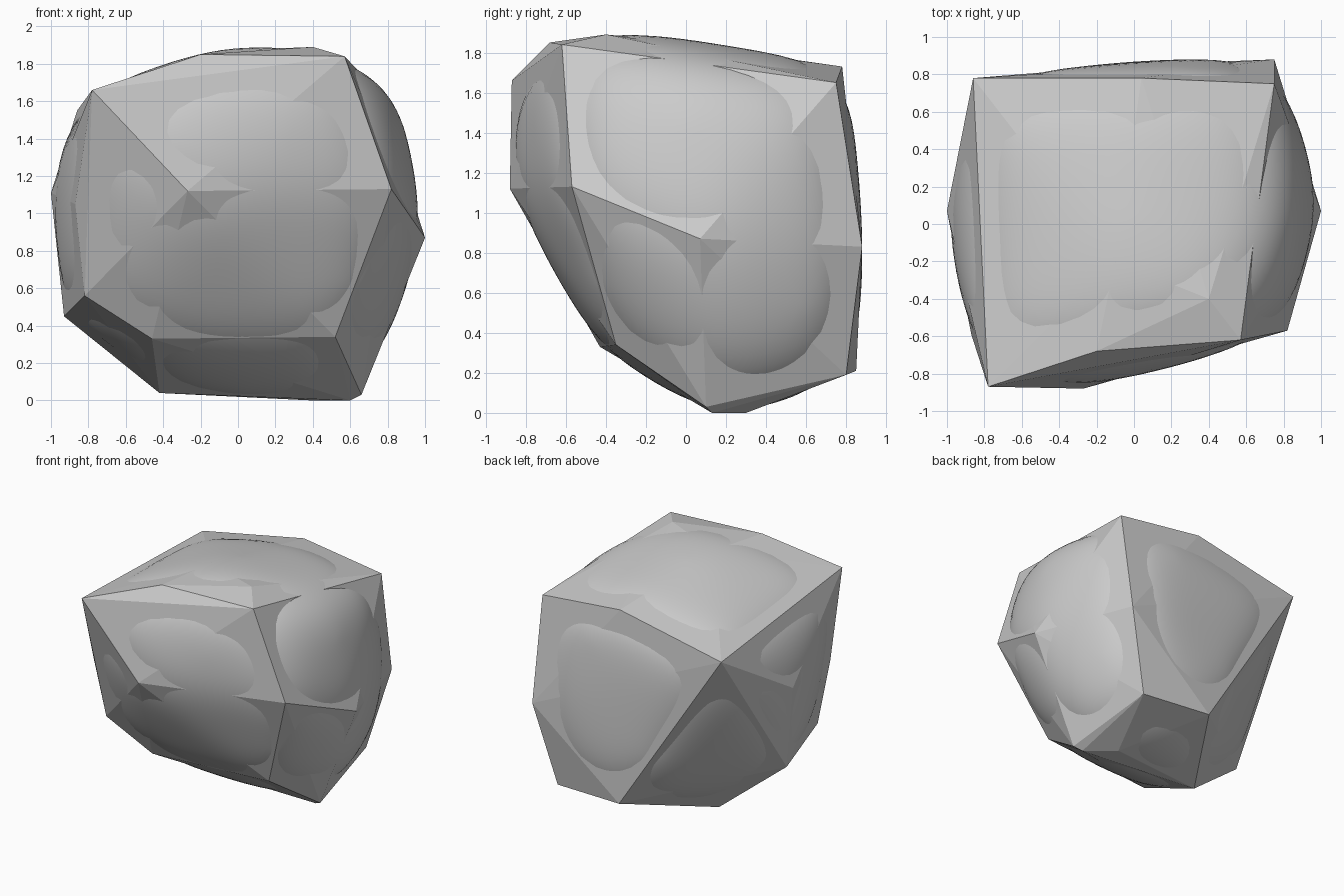
import bpy, bmesh
from mathutils import Vector
from mathutils.bvhtree import BVHTree

if "Cube" in bpy.data.objects:
    bpy.data.objects.remove(bpy.data.objects["Cube"])

# Main corners of the chipped boulder
CORNERS = [
    (-.78, -.87, 1.66), (-.27, -.88, 1.12), (.82, -.57, 1.13), (.57, -.62, 1.84),
    (-.46, -.43, .33), (.52, -.35, .34), (-.82, -.5, .56), (-.93, .05, .45),
    (-.87, -.59, 1.05), (-1, .07, 1.11), (-.86, .78, 1.55), (.75, .75, 1.65),
    (.04, .78, 1.73), (.75, .88, .83), (.58, .8, .19), (0, .85, .21),
    (-.42, .18, .04), (.6, .13, 0), (.4, .3, 0), (1, .07, .87),
    (.4, -.4, 1.89), (-.2, -.68, 1.85), (-.1, -.2, 1.87), (.66, .1, .03),
]
# Extra rounded bulges, only present in the worn surface
BULGES = [(.87, .15, .42), (.8, -.1, 1.72), (.91, .35, 1.3), (-.58, -.84, 1.72)]


def hull(points):
    bm = bmesh.new()
    for p in points:
        bm.verts.new(p)
    bmesh.ops.convex_hull(bm, input=bm.verts)
    loose = [v for v in bm.verts if not v.link_faces]
    bmesh.ops.delete(bm, geom=loose, context='VERTS')
    bmesh.ops.recalc_face_normals(bm, faces=bm.faces)
    return bm


def add_object(name, bm):
    mesh = bpy.data.meshes.new(name)
    bm.to_mesh(mesh)
    bm.free()
    ob = bpy.data.objects.new(name, mesh)
    bpy.context.collection.objects.link(ob)
    return ob


# Faceted rock: sharp chipped planes spanning the corners
add_object("faceted_rock", hull(CORNERS))

# Worn rock: a softened copy that swells through the broad planes
guide = hull(CORNERS + BULGES)
tree = BVHTree.FromBMesh(guide)
guide.free()
centre = Vector((0, 0.02, 1.0))
bm = bmesh.new()
bmesh.ops.create_icosphere(bm, subdivisions=5, radius=1)
for v in bm.verts:
    hit = tree.ray_cast(centre, v.co.normalized())[0]
    if hit:
        v.co = hit
for _ in range(24):
    bmesh.ops.smooth_vert(bm, verts=bm.verts, factor=0.5,
                          use_axis_x=True, use_axis_y=True, use_axis_z=True)
for v in bm.verts:
    v.co = centre + (v.co - centre) * 1.036
    v.co.x = max(-.99, min(.99, v.co.x))
    v.co.y = max(-.88, min(.88, v.co.y))
    v.co.z = max(.005, min(1.89, v.co.z))
for f in bm.faces:
    f.smooth = True
add_object("worn_rock", bm)
